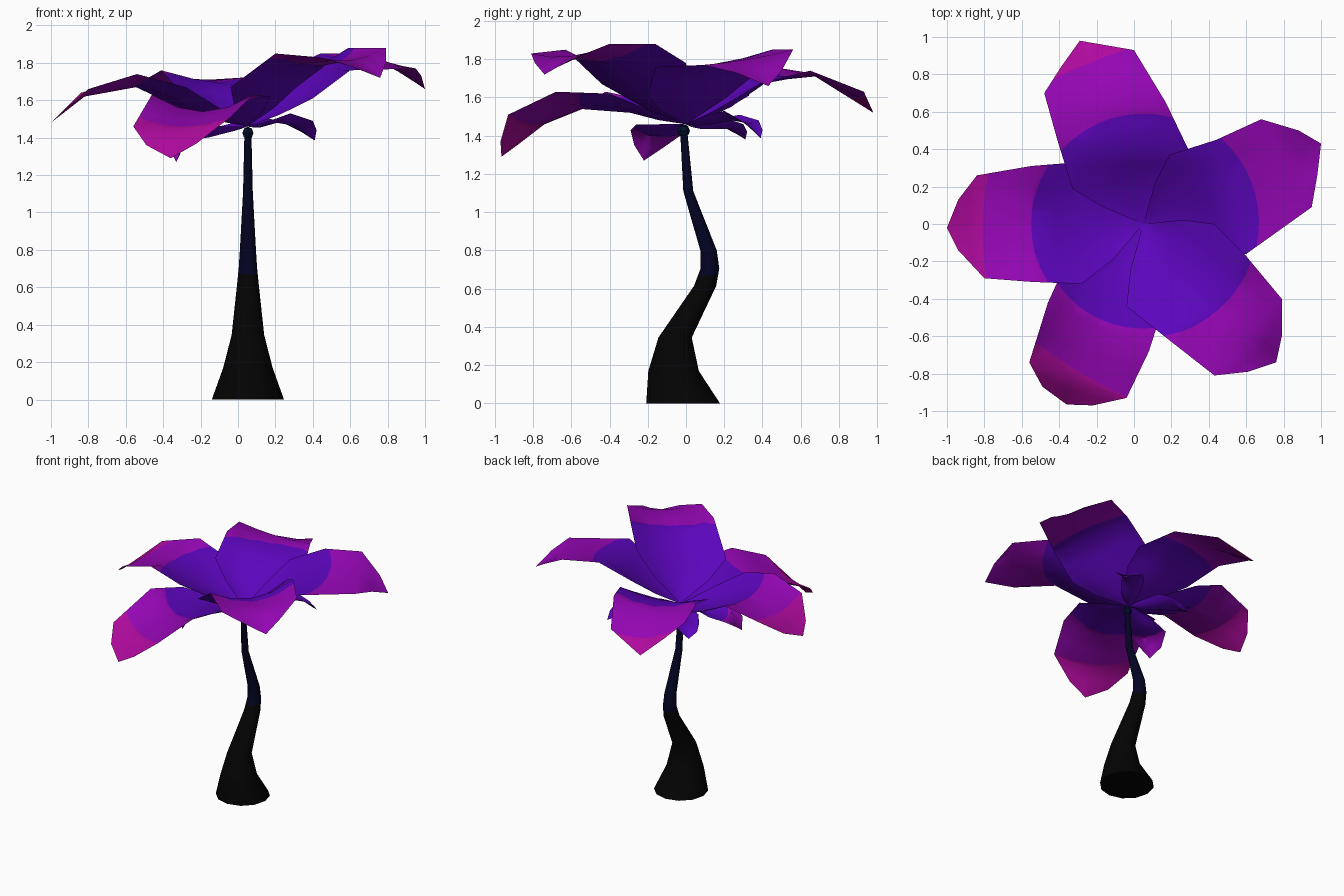
import bpy, bmesh, math
from mathutils import Vector

default = bpy.data.objects.get("Cube")
if default:
    bpy.data.objects.remove(default)


def material(name, rgb):
    mat = bpy.data.materials.new(name)
    mat.use_nodes = True
    color = (*rgb, 1)
    mat.diffuse_color = color
    mat.node_tree.nodes["Principled BSDF"].inputs["Base Color"].default_value = color
    return mat


VIOLET = material("violet", (.105, .0015, .5))
PURPLE = material("purple", (.3, .002, .46))
MAGENTA = material("magenta", (.43, .003, .34))
BLACK = material("soft black", (.001, .001, .001))
NAVY = material("dark navy", (.001, .001, .017))
TEAL = material("deep blue", (.001, .005, .026))


def split_along(bm, field):
    """Cut a triangulated mesh where field(point) crosses zero."""
    fresh = []
    for edge in list(bm.edges):
        a, b = edge.verts
        fa, fb = field(a.co), field(b.co)
        if fa * fb < 0:
            fresh.append(bmesh.utils.edge_split(edge, a, fa / (fa - fb))[1])
    if fresh:
        bmesh.ops.connect_verts(bm, verts=fresh)
    bmesh.ops.triangulate(bm, faces=bm.faces[:])


def finish(name, bm, mats, angle):
    mesh = bpy.data.meshes.new(name)
    bm.to_mesh(mesh)
    bm.free()
    for mat in mats:
        mesh.materials.append(mat)
    obj = bpy.data.objects.new(name, mesh)
    bpy.context.collection.objects.link(obj)
    bpy.ops.object.select_all(action='DESELECT')
    obj.select_set(True)
    bpy.context.view_layer.objects.active = obj
    bpy.ops.object.shade_smooth_by_angle(angle=math.radians(angle))
    return obj


HEART = Vector((.05, 0, 1.46))      # where every petal starts
GLOW = Vector((.17, -.02, 2))       # tips far from here turn magenta


def petal(name, left, right, tip, cups, inner):
    """Cupped petal from two edge paths and a tip; inner is the violet radius."""
    bm = bmesh.new()
    edges = [(Vector(a), Vector(b)) for a, b in zip(left, right)]
    # Rounded root row halfway to the first pair of edge points
    a, b = (HEART.lerp(p, .5) for p in edges[0])
    spread = (a - b) * .1
    edges.insert(0, (a + spread, b - spread))
    cups = (cups[0] * .6, *cups)

    rows = []
    for i, (a, b) in enumerate(edges):
        mean = (a + b) / 2
        inside = i < len(cups)
        shift = Vector((0, 0, -cups[i])) if inside else Vector(tip) - mean
        side = .75 if inside else .5
        rows.append([bm.verts.new(b.lerp(a, k / 4) + shift * w)
                     for k, w in enumerate((0, side, 1, side, 0))])
    heart = bm.verts.new(HEART)
    for k in range(4):
        bm.faces.new((heart, rows[0][k], rows[0][k + 1]))
        for low, high in zip(rows, rows[1:]):
            bm.faces.new((low[k], high[k], high[k + 1], low[k + 1]))
    bmesh.ops.triangulate(bm, faces=bm.faces[:])
    bmesh.ops.subdivide_edges(bm, edges=bm.edges[:], cuts=1, use_grid_fill=True)
    bmesh.ops.triangulate(bm, faces=bm.faces[:])

    # Colour bands: violet heart, purple middle, magenta low tips
    def outer_band(p):
        return (p - HEART).xy.length - inner

    def tip_band(p):
        return (p - GLOW).length - 1.05

    split_along(bm, outer_band)
    split_along(bm, tip_band)
    for face in bm.faces:
        c = face.calc_center_median()
        face.material_index = 2 if tip_band(c) > 0 else int(outer_band(c) > 0)
    bmesh.ops.recalc_face_normals(bm, faces=bm.faces[:])
    if sum(f.normal.z * f.calc_area() for f in bm.faces) < 0:
        bmesh.ops.reverse_faces(bm, faces=bm.faces[:])
    finish(name, bm, (VIOLET, PURPLE, MAGENTA), 50)


# Five large petals
petal("right_petal",
      [(-.28, -.32, 1.67), (-.54, -.31, 1.74), (-.8, -.29, 1.66), (-.94, -.14, 1.54)],
      [(-.3, .33, 1.61), (-.55, .31, 1.72), (-.84, .26, 1.64), (-.94, .13, 1.54)],
      (-1, -.02, 1.48), (.09, .06, .03), .6)
petal("back_petal",
      [(-.33, .19, 1.67), (-.41, .45, 1.76), (-.48, .7, 1.72), (-.39, .84, 1.62)],
      [(.27, .25, 1.59), (.29, .4, 1.68), (.17, .65, 1.74), (0, .93, 1.63)],
      (-.29, .98, 1.52), (.08, .035, .02), .59)
petal("left_petal",
      [(.19, .37, 1.73), (.44, .45, 1.85), (.68, .56, 1.85), (.88, .5, 1.74)],
      [(.4, -.2, 1.61), (.6, -.16, 1.76), (.95, .09, 1.77), (.98, .26, 1.73)],
      (1, .43, 1.66), (.07, .03, .01), .62)
petal("front_right_petal",
      [(.17, -.4, 1.62), (.08, -.68, 1.63), (-.04, -.93, 1.51), (-.22, -.97, 1.37)],
      [(-.35, -.18, 1.58), (-.46, -.42, 1.63), (-.56, -.74, 1.46), (-.49, -.87, 1.36)],
      (-.36, -.965, 1.29), (.08, .09, .04), .56)
petal("front_left_petal",
      [(.43, 0, 1.78), (.59, -.16, 1.88), (.79, -.4, 1.88), (.79, -.6, 1.8)],
      [(-.04, -.44, 1.67), (.2, -.63, 1.85), (.43, -.81, 1.83), (.61, -.79, 1.78)],
      (.76, -.74, 1.72), (.11, .09, .04), .61)

# Three small petals tucked underneath
SMALL = (.03, .04, .02)
petal("small_left_petal",
      [(.07, .14, 1.48), (.14, .28, 1.51), (.24, .38, 1.48), (.34, .4, 1.43)],
      [(.17, .06, 1.49), (.28, .2, 1.53), (.4, .27, 1.49), (.42, .34, 1.44)],
      (.41, .39, 1.385), SMALL, .6)
petal("small_front_petal",
      [(-.05, -.15, 1.46), (-.12, -.26, 1.46), (-.22, -.29, 1.43), (-.3, -.27, 1.35)],
      [(-.08, 0, 1.45), (-.2, 0, 1.42), (-.32, -.03, 1.4), (-.36, -.13, 1.33)],
      (-.33, -.22, 1.27), SMALL, .34)
petal("small_back_petal",
      [(-.08, .03, 1.46), (-.17, .09, 1.47), (-.24, .18, 1.45), (-.27, .25, 1.42)],
      [(.02, .13, 1.47), (-.02, .24, 1.48), (-.1, .3, 1.46), (-.18, .32, 1.42)],
      (-.24, .31, 1.38), SMALL, .6)

# Curved tapering stem: height, sideways sway, radius
STEM = [(0, -.015, .193), (.17, -.065, .132), (.345, -.057, .087), (.615, .1, .058),
        (.705, .125, .049), (.8, .118, .043), (1.11, .012, .026), (1.45, -.014, .018)]
SIDES = 12
bm = bmesh.new()
rings = []
for z, y, r in STEM:
    ring = []
    for i in range(SIDES):
        t = math.tau * i / SIDES
        ring.append(bm.verts.new((.053 + r * math.cos(t), y + r * math.sin(t), z)))
    rings.append(ring)
for low, high in zip(rings, rings[1:]):
    for i in range(SIDES):
        j = (i + 1) % SIDES
        bm.faces.new((low[i], low[j], high[j], high[i]))
bm.faces.new(rings[0][::-1])
bm.faces.new(rings[-1])
bmesh.ops.triangulate(bm, faces=bm.faces[:])
split_along(bm, lambda p: p.z - .67)
for face in bm.faces:
    face.material_index = int(face.calc_center_median().z > .67)
bmesh.ops.recalc_face_normals(bm, faces=bm.faces[:])
finish("stem", bm, (BLACK, NAVY), 50)

# Small bud joining stem and petals
bm = bmesh.new()
bmesh.ops.create_uvsphere(bm, u_segments=6, v_segments=4, radius=.034)
bmesh.ops.translate(bm, verts=bm.verts[:], vec=(.053, -.013, 1.425))
finish("bud", bm, (TEAL,), 30)
